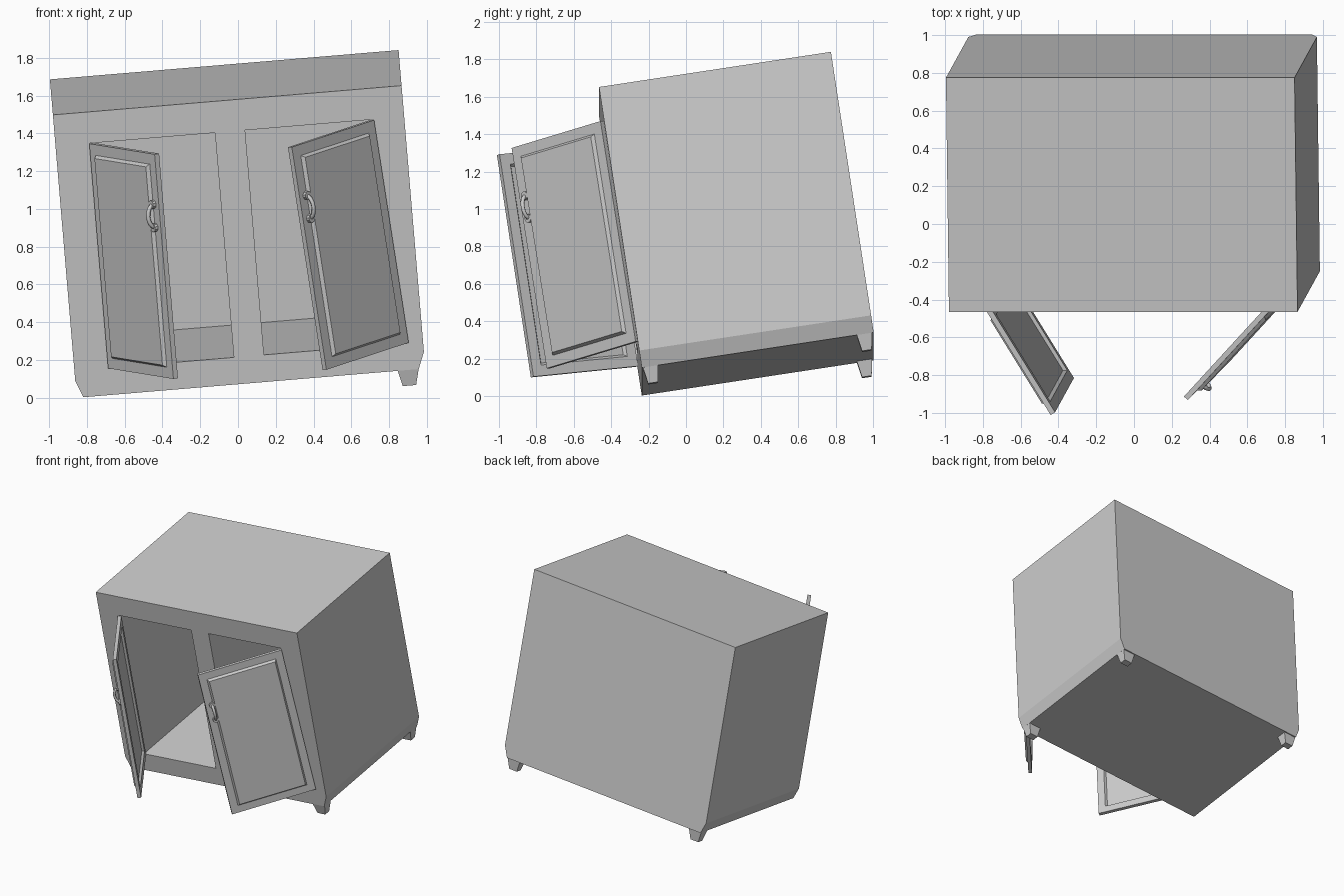
import bpy, bmesh, math
from mathutils import Matrix, Vector

if "Cube" in bpy.data.objects:
    bpy.data.objects.remove(bpy.data.objects["Cube"])

HW, D, H = 0.926, 1.254, 1.52          # half width, depth, height
# tilted cabinet frame: origin at the middle of the front top edge
CAB = (Matrix.Translation((-0.057, -0.465, 1.575))
       @ Matrix.Rotation(math.radians(-4.8), 4, 'Y')
       @ Matrix.Rotation(math.radians(8.65), 4, 'X'))


def make(name, bm, mat):
    bmesh.ops.recalc_face_normals(bm, faces=bm.faces)
    me = bpy.data.meshes.new(name)
    bm.to_mesh(me)
    bm.free()
    ob = bpy.data.objects.new(name, me)
    bpy.context.collection.objects.link(ob)
    ob.matrix_world = mat
    return ob


def box(bm, lo, hi):
    lo, hi = Vector(lo), Vector(hi)
    m = Matrix.Translation((lo + hi) / 2) @ Matrix.Diagonal((*(hi - lo), 1))
    return bmesh.ops.create_cube(bm, size=1, matrix=m)['verts']


# cabinet body: profile with small chamfers at the lower side edges
bm = bmesh.new()
profile = [(-HW, 0), (HW, 0), (HW, -H + 0.09), (HW - 0.035, -H),
           (-HW + 0.035, -H), (-HW, -H + 0.09)]
face = bm.faces.new([bm.verts.new((x, 0, z)) for x, z in profile])
ext = bmesh.ops.extrude_face_region(bm, geom=[face])['geom']
bmesh.ops.translate(bm, vec=(0, D, 0),
                    verts=[v for v in ext if isinstance(v, bmesh.types.BMVert)])
body = make("cabinet_body", bm, CAB)

# two compartments cut into the front
bm = bmesh.new()
for a, b in ((-0.742, -0.079), (0.081, 0.744)):
    box(bm, (a, -0.1, -1.375), (b, 1.14, -0.168))
cutter = make("compartment_cutter", bm, CAB)
cutter.hide_render = True
mod = body.modifiers.new("compartments", 'BOOLEAN')
mod.object, mod.operation, mod.solver = cutter, 'DIFFERENCE', 'EXACT'
bpy.context.view_layer.objects.active = body
bpy.ops.object.modifier_apply(modifier=mod.name)
bpy.data.objects.remove(cutter)

# three tapered feet, the front left one is missing
for name, x, y in (("front_right_foot", 0.835, 0.047),
                   ("back_right_foot", 0.835, D - 0.05),
                   ("back_left_foot", -0.835, D - 0.05)):
    bm = bmesh.new()
    for v in box(bm, (-0.057, -0.042, -0.087), (0.057, 0.042, 0.005)):
        if v.co.z < 0:
            v.co.x *= 0.62
            v.co.y *= 0.62
    make(name, bm, CAB @ Matrix.Translation((x, y, -H)))


def frame(origin, along, up):
    along, up = along.normalized(), up.normalized()
    side = up.cross(along).normalized()
    up = along.cross(side)
    m = Matrix((along, side, up)).transposed().to_4x4()
    m.translation = origin
    return m


def door(name, mat, out):
    """Slab hanging from the hinge; `out` is the sign of its outer side in y."""
    w, h, t = 0.66, 1.207, 0.014
    bm = bmesh.new()
    box(bm, (0, -t, -h), (w, t, 0))
    # panel raised on the outside, recessed on the inside
    for sign, depth in ((out, 0.018), (-out, -0.018)):
        f = next(f for f in bm.faces if f.calc_center_median().y * sign > t * 0.9)
        bmesh.ops.inset_individual(bm, faces=[f], thickness=0.082)
        bmesh.ops.inset_individual(bm, faces=[f], thickness=0.018, depth=depth)
    make(name + "_door", bm, mat)

    # bowed pull handle
    hx, hz, half = w - 0.05, -0.335, 0.062
    cu = bpy.data.curves.new(name + "_handle", 'CURVE')
    cu.dimensions = '3D'
    cu.bevel_depth, cu.bevel_resolution = 0.011, 1
    cu.use_fill_caps = True
    sp = cu.splines.new('POLY')
    sp.points.add(8)
    for i, p in enumerate(sp.points):
        a = math.pi * i / 8
        p.co = (hx, out * (t + 0.042 * math.sin(a)), hz - half * math.cos(a), 1)
    ob = bpy.data.objects.new(name + "_handle", cu)
    bpy.context.collection.objects.link(ob)
    ob.matrix_world = mat
    # round mounts at the handle ends
    bm = bmesh.new()
    for s in (-1, 1):
        m = (Matrix.Translation((hx, out * (t + 0.008), hz + s * half))
             @ Matrix.Rotation(math.pi / 2, 4, 'X'))
        bmesh.ops.create_cone(bm, cap_ends=True, segments=10, radius1=0.023,
                              radius2=0.023, depth=0.02, matrix=m)
    make(name + "_handle_mounts", bm, mat)


# left door swung open on its hinges
ang = math.radians(59)
door("left", CAB @ frame(Vector((-0.735, -0.005, -0.168)),
                         Vector((math.cos(ang), -math.sin(ang), 0)),
                         Vector((0, 0, 1))), -1)
# right door swung open and hanging crooked
door("right", frame(Vector((0.71, -0.448, 1.47)),
                    Vector((-0.44, -0.48, -0.145)),
                    Vector((-0.185, -0.19, 1.18))), 1)
